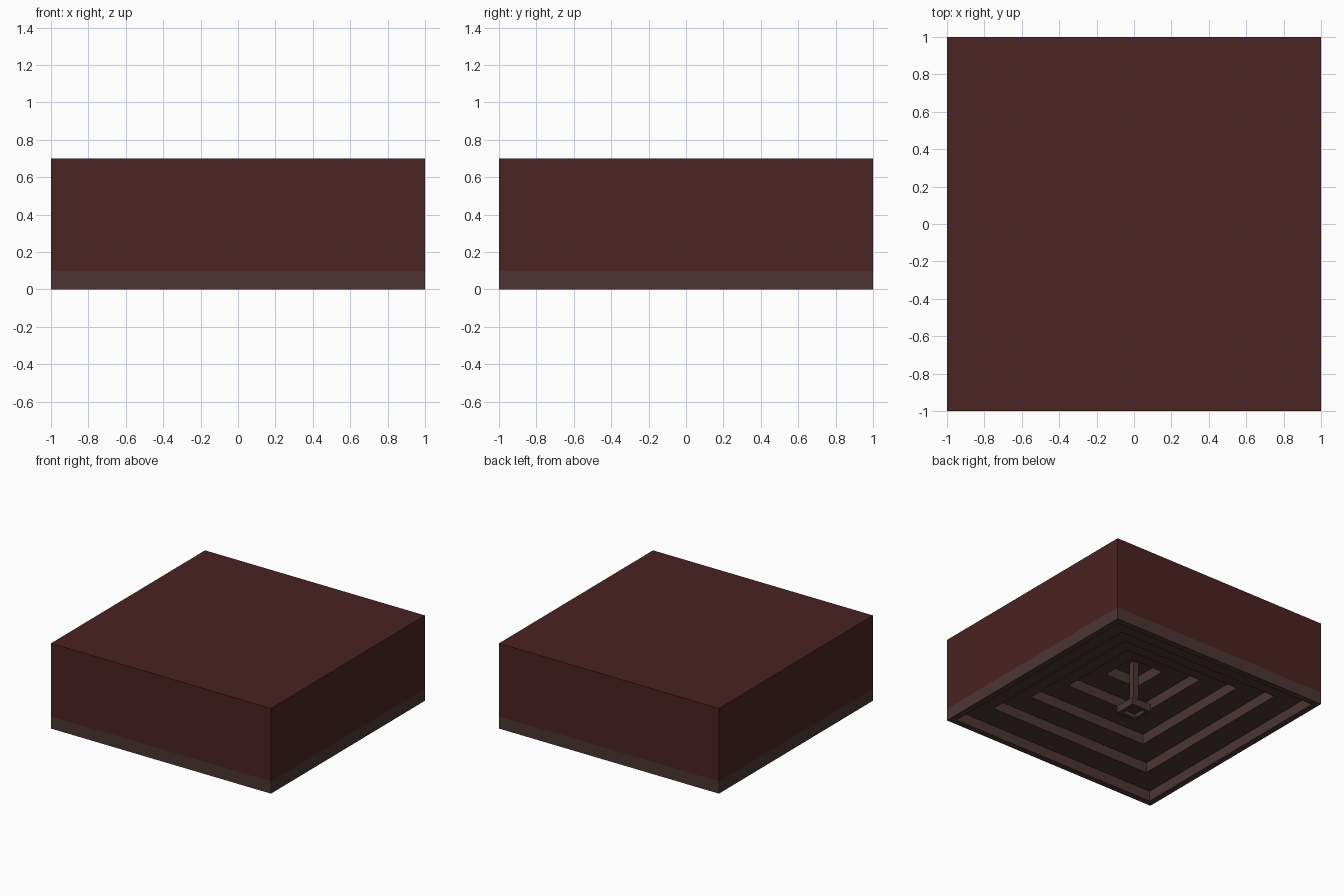
import bpy, bmesh

if "Cube" in bpy.data.objects:
    bpy.data.objects.remove(bpy.data.objects["Cube"])

def material(name, rgb):
    m = bpy.data.materials.new(name)
    m.diffuse_color = (*rgb, 1)
    m.use_nodes = True
    m.node_tree.nodes["Principled BSDF"].inputs["Base Color"].default_value = m.diffuse_color
    return m

RED = material("dark red", (0.070, 0.016, 0.016))
GREY = material("dusky brown", (0.074, 0.036, 0.036))

def square_rings(name, profile, mat, cap_start=False, cap_end=False):
    """Skin square rings given as (half width, z)."""
    bm = bmesh.new()
    rings = [[bm.verts.new((sx * c, sy * c, z)) for sx, sy in
              ((-1, -1), (1, -1), (1, 1), (-1, 1))] for c, z in profile]
    for a, b in zip(rings, rings[1:]):
        for i in range(4):
            j = (i + 1) % 4
            bm.faces.new((a[i], a[j], b[j], b[i]))
    if cap_start:
        bm.faces.new(rings[0][::-1])
    if cap_end:
        bm.faces.new(rings[-1])
    bmesh.ops.recalc_face_normals(bm, faces=bm.faces)
    me = bpy.data.meshes.new(name)
    bm.to_mesh(me)
    bm.free()
    me.materials.append(mat)
    ob = bpy.data.objects.new(name, me)
    bpy.context.collection.objects.link(ob)
    return ob

# Outer block and underside terraces: one closed skin
RISE = 0.085
profile = [(1, 0.7), (1, 0.1), (1, 0)]
for k in range(5):
    c = 0.95 - 0.2 * k
    profile += [(c, RISE * k), (c, RISE * (k + 1))]
body = square_rings("terraced_block", profile, GREY, True, True)
body.data.materials.append(RED)
for f in body.data.polygons:
    outside = max(abs(f.center.x), abs(f.center.y)) > 0.99
    if f.center.z > 0.6 or (outside and f.center.z > 0.1):
        f.material_index = 1

# Thin central post hanging from the innermost terrace
square_rings("central_post", [(0.025, RISE * 5), (0.025, 0.06)], GREY, True, True)

# Small hollow foot under the post
square_rings("post_foot", [(0.09, 0.06), (0.09, 0.0), (0.06, 0.0), (0.06, 0.03)],
             GREY, True, True)
